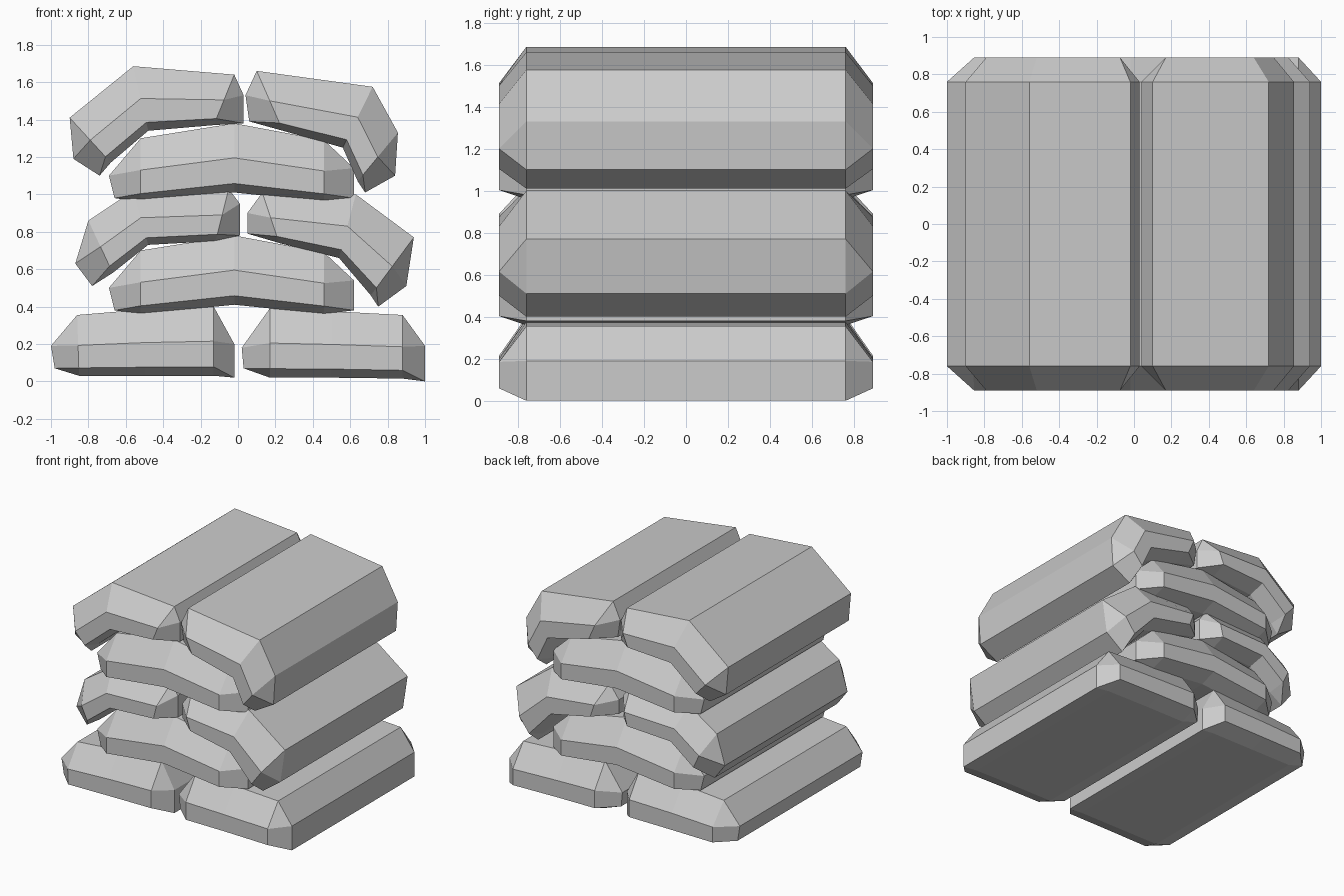
import bpy, bmesh
from mathutils import Vector

if "Cube" in bpy.data.objects:
    bpy.data.objects.remove(bpy.data.objects["Cube"])

Y_BODY, Y_END = 0.76, 0.89   # half lengths of the long faces and of the end faces


def make_sack(name, left_tip, columns, right_tip, lift=0.0):
    """Tips are (upper x, z, lower x, z); columns are (top x, z, bottom x, z)."""
    bm = bmesh.new()

    def vert(p, y):
        return bm.verts.new((p.x, y, p.y + lift))

    # Eight-sided ring per column: top, upper side, lower side, bottom, front then back
    rings = []
    for tx, tz, bx, bz in columns:
        top, bot = Vector((tx, tz)), Vector((bx, bz))
        side = [(top, Y_BODY), (bot.lerp(top, 0.5), Y_END),
                (bot.lerp(top, 0.13), Y_END), (bot, Y_BODY)]
        rings.append([vert(p, -y) for p, y in side] +
                     [vert(p, y) for p, y in reversed(side)])
    for a, b in zip(rings, rings[1:]):
        for i in range(8):
            j = (i + 1) % 8
            bm.faces.new((a[i], a[j], b[j], b[i]))

    # Narrowed sack ends with triangular corner cuts
    for ring, tip in ((rings[0], left_tip), (rings[-1], right_tip)):
        up, low = Vector(tip[:2]), Vector(tip[2:])
        uf, lf, lb, ub = (vert(up, -Y_BODY), vert(low, -Y_BODY),
                          vert(low, Y_BODY), vert(up, Y_BODY))
        tf, mf, nf, bf, bb, nb, mb, tb = ring
        for f in ((tf, tb, ub, uf), (bf, bb, lb, lf), (uf, lf, lb, ub),
                  (tf, uf, mf), (mf, uf, lf, nf), (nf, lf, bf),
                  (tb, ub, mb), (mb, ub, lb, nb), (nb, lb, bb)):
            bm.faces.new(f)

    bmesh.ops.recalc_face_normals(bm, faces=bm.faces)
    mesh = bpy.data.meshes.new(name)
    bm.to_mesh(mesh)
    bm.free()
    obj = bpy.data.objects.new(name, mesh)
    bpy.context.collection.objects.link(obj)


# Bottom layer: two flat sacks
make_sack("bottom_sack_left", (-1.0, 0.19, -0.98, 0.07),
          [(-0.86, 0.355, -0.85, 0.03), (-0.5, 0.385, -0.5, 0.03),
           (-0.13, 0.40, -0.13, 0.03)],
          (-0.02, 0.20, -0.02, 0.02))
make_sack("bottom_sack_right", (0.02, 0.18, 0.03, 0.07),
          [(0.17, 0.39, 0.17, 0.02), (0.5, 0.375, 0.5, 0.02),
           (0.88, 0.355, 0.88, 0.015)],
          (1.0, 0.19, 1.0, 0.0))

# Bridging sacks: the same arched sack on two levels
for name, lift in (("lower_bridging_sack", 0.0), ("upper_bridging_sack", 0.6)):
    make_sack(name, (-0.69, 0.50, -0.66, 0.38),
              [(-0.52, 0.70, -0.52, 0.36), (-0.02, 0.78, -0.02, 0.41),
               (0.46, 0.69, 0.46, 0.36)],
              (0.62, 0.54, 0.62, 0.38), lift)

# Middle layer: two sacks drooping outwards
make_sack("middle_sack_left", (-0.87, 0.63, -0.78, 0.51),
          [(-0.80, 0.86, -0.67, 0.58), (-0.56, 1.02, -0.48, 0.73),
           (-0.05, 1.03, -0.12, 0.75)],
          (0.01, 0.95, 0.01, 0.78))
make_sack("middle_sack_right", (0.05, 0.90, 0.05, 0.79),
          [(0.13, 1.01, 0.22, 0.74), (0.63, 1.0, 0.54, 0.66),
           (0.94, 0.77, 0.71, 0.46)],
          (0.90, 0.51, 0.75, 0.40))

# Top layer: two sacks drooping outwards
make_sack("top_sack_left", (-0.88, 1.19, -0.74, 1.10),
          [(-0.90, 1.41, -0.68, 1.17), (-0.56, 1.685, -0.48, 1.34),
           (-0.02, 1.64, -0.13, 1.37)],
          (0.03, 1.53, 0.03, 1.38))
make_sack("top_sack_right", (0.04, 1.53, 0.06, 1.39),
          [(0.10, 1.66, 0.24, 1.34), (0.72, 1.575, 0.56, 1.25),
           (0.855, 1.33, 0.64, 1.07)],
          (0.84, 1.10, 0.68, 1.01))
